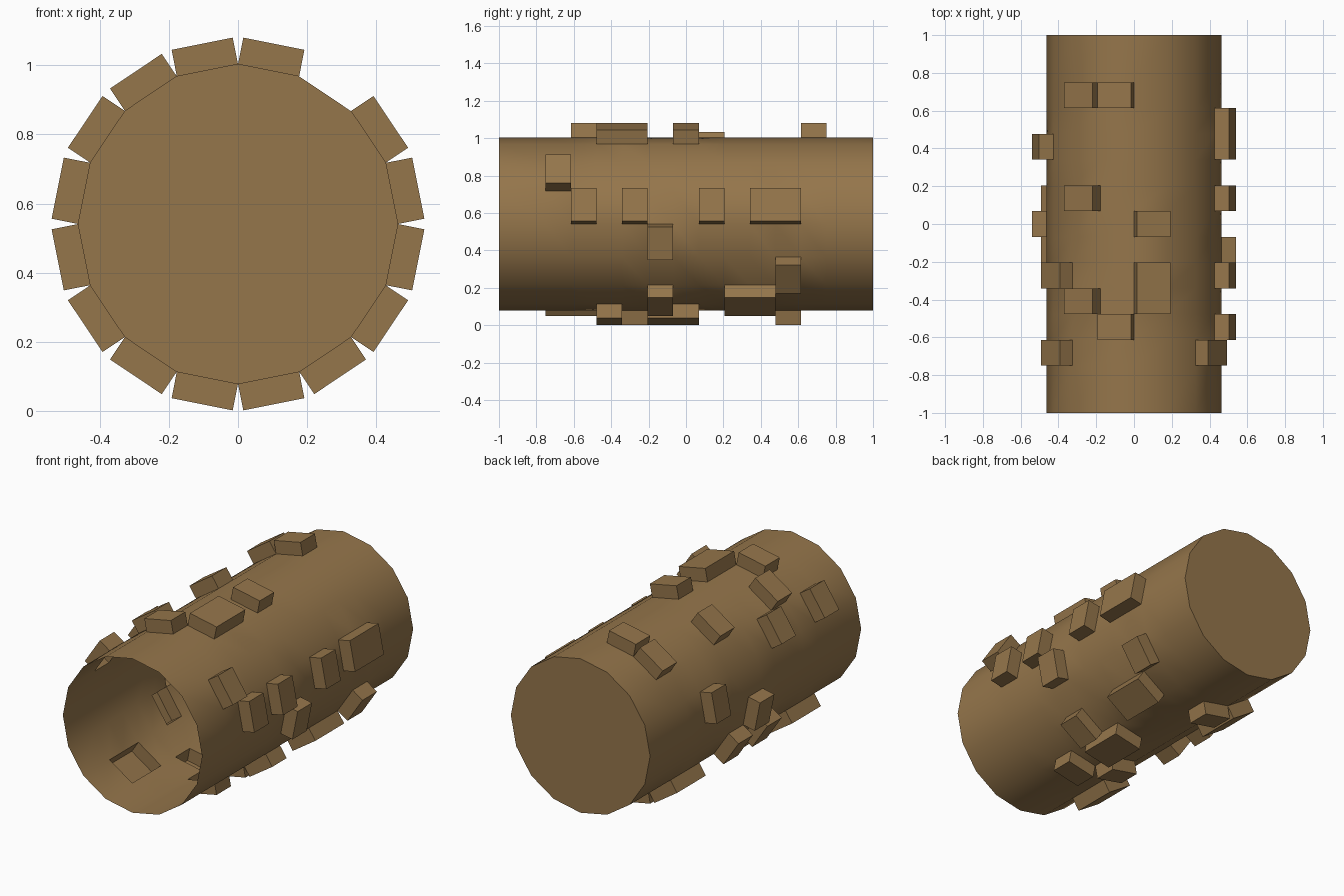
import bpy, bmesh
from math import sin, cos, pi
from mathutils import Vector

if "Cube" in bpy.data.objects:
    bpy.data.objects.remove(bpy.data.objects["Cube"])

SIDES, R, CZ, H = 16, 0.462, 0.541, 0.0785
STEP = 1.5 / 11
rows = [-1.0] + [-0.75 + i * STEP for i in range(12)] + [1.0]

# pegs per facet (clockwise from top, seen from the front): (first row, last row)
pegs = {
    0: [(2, 3), (5, 5)],
    2: [(0, 0)],
    3: [(1, 1), (3, 3), (6, 6), (8, 9)],
    4: [(4, 4)],
    5: [(9, 9)],
    6: [(4, 4), (7, 8)],
    7: [(2, 2), (4, 5)],
    8: [(3, 3), (9, 9)],
    9: [(0, 1), (8, 9)],
    10: [(4, 4), (6, 6)],
    11: [(5, 5)],
    12: [(8, 8)],
    13: [(0, 0), (3, 3)],
    14: [(2, 2), (6, 6), (10, 10)],
    15: [(1, 1), (10, 10)],
}

bm = bmesh.new()


def rim(k, y):
    a = 2 * pi * k / SIDES
    return Vector((R * sin(a), y, CZ + R * cos(a)))


def face(points):
    return bm.faces.new([bm.verts.new(p) for p in points])


for k in range(SIDES):
    runs = pegs.get(k, [])
    taken = {i + 1 for a, b in runs for i in range(a, b + 1)}
    # drum wall, left open under the pegs
    for j in range(len(rows) - 1):
        if j not in taken:
            y0, y1 = rows[j], rows[j + 1]
            face([rim(k, y0), rim(k + 1, y0), rim(k + 1, y1), rim(k, y1)])
    # hollow pegs pushed straight out of the facet
    mid = 2 * pi * (k + 0.5) / SIDES
    push = Vector((sin(mid), 0, cos(mid))) * H
    for a, b in runs:
        y0, y1 = rows[a + 1], rows[b + 2]
        base = [rim(k, y0), rim(k + 1, y0), rim(k + 1, y1), rim(k, y1)]
        top = [p + push for p in base]
        face(top)
        for i in range(4):
            n = (i + 1) % 4
            face([base[i], base[n], top[n], top[i]])

# closed back end, the front end stays open
face([rim(k, 1.0) for k in range(SIDES)])

bmesh.ops.remove_doubles(bm, verts=bm.verts, dist=0.0005)
# all faces are wound the same way: make them point outwards
for f in bm.faces:
    f.normal_update()
bmesh.ops.recalc_face_normals(bm, faces=bm.faces)

mesh = bpy.data.meshes.new("pegged_drum")
bm.to_mesh(mesh)
bm.free()
drum = bpy.data.objects.new("pegged_drum", mesh)
bpy.context.collection.objects.link(drum)

wood = bpy.data.materials.new("brown_wood")
wood.diffuse_color = (0.30, 0.18, 0.07, 1)
wood.use_nodes = True
wood.node_tree.nodes["Principled BSDF"].inputs["Base Color"].default_value = wood.diffuse_color
mesh.materials.append(wood)

bpy.context.view_layer.objects.active = drum
drum.select_set(True)
bpy.ops.object.shade_smooth_by_angle(angle=pi / 6)
